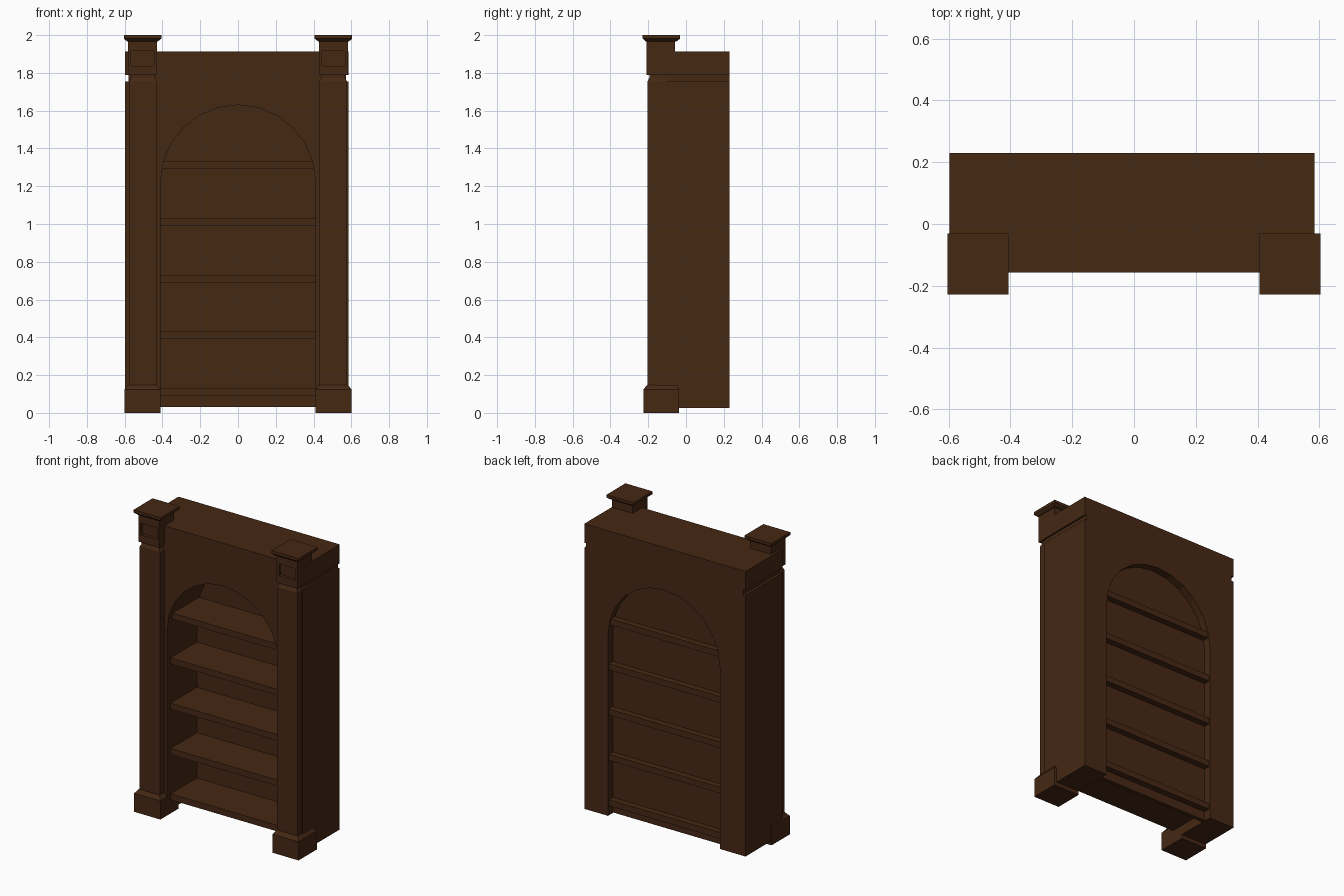
import bpy, bmesh, math

if "Cube" in bpy.data.objects:
    bpy.data.objects.remove(bpy.data.objects["Cube"])

wood = bpy.data.materials.new("dark_wood")
wood.diffuse_color = (0.061, 0.021, 0.007, 1)
wood.use_nodes = True
wood.node_tree.nodes["Principled BSDF"].inputs["Base Color"].default_value = wood.diffuse_color


def finish(name, bm):
    bmesh.ops.recalc_face_normals(bm, faces=bm.faces[:])
    me = bpy.data.meshes.new(name)
    bm.to_mesh(me)
    bm.free()
    me.materials.append(wood)
    ob = bpy.data.objects.new(name, me)
    bpy.context.collection.objects.link(ob)
    return ob


def loft(sections):
    """Stack of rectangles (x0, x1, y0, y1, z) joined into one closed solid."""
    bm = bmesh.new()
    rings = [[bm.verts.new(p) for p in ((a, c, z), (b, c, z), (b, d, z), (a, d, z))]
             for a, b, c, d, z in sections]
    for r, s in zip(rings, rings[1:]):
        for i in range(4):
            j = (i + 1) % 4
            bm.faces.new((r[i], r[j], s[j], s[i]))
    bm.faces.new(rings[0][::-1])
    bm.faces.new(rings[-1])
    return bm


def box(name, x0, x1, y0, y1, z0, z1):
    return finish(name, loft([(x0, x1, y0, y1, z0), (x0, x1, y0, y1, z1)]))


L, R, F, B = -0.597, 0.584, -0.157, 0.23
OPEN, SPRING, BOTTOM, TOP = 0.41, 1.22, 0.026, 1.755

# Carcass: slab with an arched opening that runs through to the bottom
N = 12
arch = [(OPEN * math.cos(math.pi * i / N), SPRING + OPEN * math.sin(math.pi * i / N))
        for i in range(N + 1)]
outline = ([(L, BOTTOM), (L, TOP), (R, TOP), (R, BOTTOM), (OPEN, BOTTOM)]
           + arch + [(-OPEN, BOTTOM)])
bm = bmesh.new()
face = bm.faces.new([bm.verts.new((x, F, z)) for x, z in outline])
ext = bmesh.ops.extrude_face_region(bm, geom=[face])
bmesh.ops.translate(bm, vec=(0, B - F, 0),
                    verts=[v for v in ext["geom"] if isinstance(v, bmesh.types.BMVert)])
bmesh.ops.triangulate(bm, faces=[f for f in bm.faces if len(f.verts) > 4])
finish("arched_carcass", bm)

# Neck groove and top entablature
box("neck", L + 0.017, R - 0.012, F, B, TOP, 1.788)
box("entablature", L, R, F, B, 1.788, 1.913)

# Recessed back panel and shelves
box("back_panel", -0.415, 0.415, 0.155, 0.18, BOTTOM + 0.004, 1.64)
for i in range(5):
    z = 0.09 + 0.3 * i
    w = 0.412 if i < 4 else 0.403
    box(f"shelf_{i + 1}", -w, w, -0.12, 0.222, z, z + 0.04)


def mirrored(name, make):
    """Build the right-hand part and its left-hand mirror image."""
    for side, s in (("right", 1), ("left", -1)):
        bm = make()
        for v in bm.verts:
            v.co.x *= s
        finish(f"{side}_{name}", bm)


# Pilaster base with chamfered top
mirrored("pilaster_base", lambda: loft([
    (0.41, 0.602, -0.226, -0.036, 0), (0.41, 0.602, -0.226, -0.036, 0.123),
    (0.43, 0.582, -0.206, -0.05, 0.148)]))

# Pilaster shaft tapering into its neck
mirrored("pilaster_shaft", lambda: loft([
    (0.43, 0.577, -0.204, -0.1, 0.13), (0.43, 0.577, -0.204, -0.1, 1.755),
    (0.44, 0.567, -0.194, -0.1, 1.775), (0.44, 0.567, -0.194, -0.1, 1.79)]))


# Capital block with a sunken front panel
def capital():
    x0, x1, y0, y1 = 0.43, 0.582, -0.21, -0.057
    bm = loft([(x0, x1, y0, y1, 1.788), (x0, x1, y0, y1, 1.97)])
    bm.normal_update()
    front = min(bm.faces, key=lambda f: f.calc_center_median().y)
    for dy in (0, 0.02):
        bmesh.ops.inset_individual(bm, faces=[front], thickness=0.01)
        c = front.calc_center_median()
        for v in front.verts:
            v.co = (0.446 if v.co.x < c.x else 0.566, y0 + dy,
                    1.837 if v.co.z < c.z else 1.915)
    return bm


mirrored("capital_block", capital)

# Flared cap
mirrored("capital_cap", lambda: loft([
    (0.424, 0.588, -0.214, -0.05, 1.967), (0.406, 0.604, -0.229, -0.031, 1.981),
    (0.406, 0.604, -0.229, -0.031, 2.0)]))
